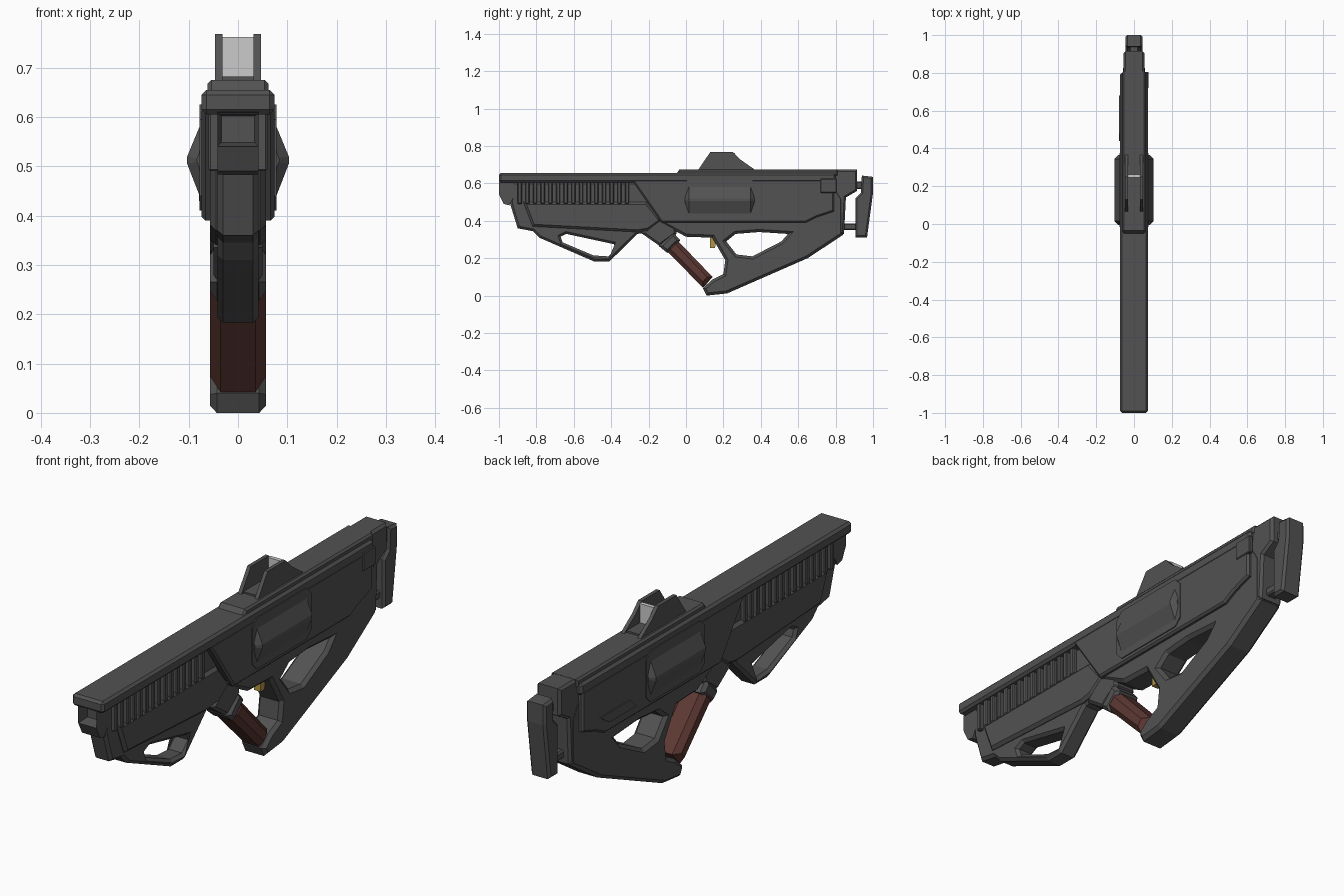
import bpy, bmesh
from mathutils import Matrix

def material(name, rgb):
    m = bpy.data.materials.new(name)
    m.diffuse_color = (*rgb, 1)
    return m

DARK = material("dark_grey", (0.085, 0.085, 0.085))
BROWN = material("brown", (0.11, 0.04, 0.033))
GOLD = material("gold", (0.45, 0.3, 0.06))
GLASS = material("pale_glass", (0.6, 0.6, 0.6))

SIDE = Matrix(((0, 0, 1, 0), (1, 0, 0, 0), (0, 1, 0, 0), (0, 0, 0, 1)))    # profile in y-z
FRONT = Matrix(((1, 0, 0, 0), (0, 0, -1, 0), (0, 1, 0, 0), (0, 0, 0, 1)))  # profile in x-z

def profile(name, outlines, half, chamfer=0.0, offset=0.0, frame=SIDE, mat=DARK):
    """Extrude flat outlines (first outer, then holes) by +-half, with chamfered rims."""
    cu = bpy.data.curves.new(name, 'CURVE')
    cu.dimensions = '2D'
    cu.fill_mode = 'BOTH'
    cu.extrude = half - chamfer
    cu.bevel_depth = chamfer
    cu.bevel_resolution = 0
    cu.offset = -chamfer
    for pts in outlines:
        sp = cu.splines.new('POLY')
        sp.points.add(len(pts) - 1)
        for p, (a, b) in zip(sp.points, pts):
            p.co = (a, b, 0, 1)
        sp.use_cyclic_u = True
    tmp = bpy.data.objects.new(name + "_curve", cu)
    bpy.context.collection.objects.link(tmp)
    bpy.context.view_layer.update()
    me = bpy.data.meshes.new_from_object(
        tmp.evaluated_get(bpy.context.evaluated_depsgraph_get()))
    bpy.data.objects.remove(tmp)
    bm = bmesh.new()
    bm.from_mesh(me)
    bmesh.ops.transform(bm, matrix=frame @ Matrix.Translation((0, 0, offset)), verts=bm.verts)
    bmesh.ops.remove_doubles(bm, verts=bm.verts, dist=1e-5)
    bmesh.ops.recalc_face_normals(bm, faces=bm.faces)
    for f in bm.faces:
        f.smooth = False
    bm.to_mesh(me)
    bm.free()
    me.materials.clear()
    me.materials.append(mat)
    ob = bpy.data.objects.new(name, me)
    bpy.context.collection.objects.link(ob)
    return ob

def block(name, x, y, z, chamfer=0.0, mat=DARK):
    """Box between the given (min, max) ranges."""
    me = bpy.data.meshes.new(name)
    bm = bmesh.new()
    bmesh.ops.create_cube(bm, size=1)
    for v in bm.verts:
        v.co = [r[0] + (c + 0.5) * (r[1] - r[0]) for c, r in zip(v.co, (x, y, z))]
    if chamfer:
        bmesh.ops.bevel(bm, geom=bm.edges[:], offset=chamfer, segments=1, affect='EDGES')
    bm.to_mesh(me)
    bm.free()
    me.materials.append(mat)
    ob = bpy.data.objects.new(name, me)
    bpy.context.collection.objects.link(ob)
    return ob

# Front handguard with open foregrip loop
profile("handguard", [
    [(-0.93, 0.61), (-0.94, 0.49), (-0.90, 0.36), (-0.82, 0.345), (-0.785, 0.31),
     (-0.49, 0.182), (-0.41, 0.182), (-0.26, 0.33), (-0.22, 0.335), (-0.13, 0.40), (-0.1, 0.61)],
    [(-0.67, 0.315), (-0.64, 0.33), (-0.385, 0.275), (-0.375, 0.25),
     (-0.415, 0.21), (-0.495, 0.215), (-0.66, 0.285)]], 0.042, 0.012)
profile("handguard_panel", [
    [(-0.87, 0.50), (-0.82, 0.37), (-0.26, 0.34), (-0.2, 0.35), (-0.13, 0.40), (-0.21, 0.50)]],
    0.057, 0.012)

# Cooling ribs on both sides of the handguard
for i in range(15):
    y = -0.90 + i * 0.041
    block(f"rib_{i}", (-0.06, 0.06), (y, y + 0.022), (0.49, 0.61), 0.004)

# Muzzle with recessed square bore
muzzle = profile("muzzle", [
    [(-1.0, 0.61), (-1.0, 0.54), (-0.975, 0.49), (-0.945, 0.483), (-0.92, 0.53), (-0.92, 0.61)]], 0.042)
bm = bmesh.new()
bm.from_mesh(muzzle.data)
bore = [f for f in bm.faces if f.normal.y < -0.99]
bmesh.ops.inset_individual(bm, faces=bore, thickness=0.012, depth=-0.05)
bm.to_mesh(muzzle.data)
bm.free()

# Lower frame and stock with thumb opening
profile("stock", [
    [(-0.16, 0.40), (0.0, 0.315), (0.14, 0.31), (0.21, 0.19), (0.20, 0.115), (0.14, 0.085),
     (0.09, 0.04), (0.11, 0.0), (0.22, 0.012), (0.65, 0.2), (0.84, 0.325), (0.84, 0.52),
     (0.79, 0.6), (-0.13, 0.6)],
    [(0.215, 0.29), (0.265, 0.33), (0.39, 0.34), (0.545, 0.33),
     (0.51, 0.29), (0.355, 0.21), (0.27, 0.22)]], 0.057, 0.014)

# Wide main receiver
profile("receiver", [
    [(-0.29, 0.62), (-0.13, 0.39), (0.64, 0.39), (0.70, 0.42), (0.79, 0.45), (0.79, 0.62)]],
    0.074, 0.008)

# Top rails
block("long_rail", (-0.074, 0.074), (-1.0, 0.80), (0.605, 0.655), 0.01)
profile("upper_rail", [
    [(-0.06, 0.64), (-0.035, 0.675), (0.81, 0.675), (0.81, 0.64)]], 0.062, 0.008)

# Rear cap, stock pad and its link rods
profile("rear_cap", [
    [(0.77, 0.674), (0.915, 0.674), (0.915, 0.56), (0.855, 0.525), (0.845, 0.33),
     (0.80, 0.33), (0.77, 0.45)]], 0.055, 0.01)
profile("butt_pad", [
    [(0.94, 0.642), (1.0, 0.635), (1.0, 0.55), (0.968, 0.312), (0.905, 0.312),
     (0.905, 0.52), (0.935, 0.55)]], 0.045, 0.01)
block("lower_link", (-0.025, 0.025), (0.82, 0.92), (0.35, 0.385), 0.006)
block("upper_link", (-0.025, 0.025), (0.84, 0.96), (0.57, 0.61), 0.006)

# Faceted drum bulging from both sides, with a thin surround
half = [(0.055, 0.615), (0.074, 0.59), (0.103, 0.52), (0.103, 0.505), (0.074, 0.43), (0.055, 0.405)]
profile("drum", [half + [(-x, z) for x, z in reversed(half)]], 0.185, 0.02, -0.18, FRONT)
profile("drum_surround", [
    [(-0.015, 0.44), (0.015, 0.41), (0.345, 0.41), (0.375, 0.44), (0.375, 0.595),
     (0.345, 0.625), (0.015, 0.625), (-0.015, 0.595)]], 0.078)

# Angled neck, collar, brown grip and trigger
profile("grip_neck", [
    [(-0.24, 0.335), (-0.14, 0.265), (-0.05, 0.33), (-0.06, 0.40), (-0.15, 0.41)]], 0.05, 0.012)
profile("grip_collar", [
    [(-0.145, 0.265), (-0.10, 0.228), (-0.03, 0.295), (-0.07, 0.34)]], 0.057, 0.014)
profile("grip", [
    [(-0.115, 0.25), (0.092, 0.042), (0.142, 0.10), (-0.055, 0.305)]], 0.057, 0.022, mat=BROWN)
profile("trigger", [
    [(0.13, 0.32), (0.128, 0.255), (0.155, 0.255), (0.165, 0.32)]], 0.015, mat=GOLD)

# Sight: two side walls, floor and glass
for side in (-1, 1):
    profile("sight_wall", [
        [(0.06, 0.665), (0.13, 0.768), (0.25, 0.768), (0.29, 0.728), (0.38, 0.665)]],
        0.008, 0.0, side * 0.039)
block("sight_floor", (-0.04, 0.04), (0.08, 0.35), (0.665, 0.682))
block("sight_glass", (-0.032, 0.032), (0.245, 0.262), (0.68, 0.762), mat=GLASS)

# Small side plates
profile("left_plate", [
    [(0.44, 0.43), (0.62, 0.43), (0.68, 0.47), (0.48, 0.47)]], 0.003, 0.0, -0.076)
block("right_plate", (0.06, 0.078), (0.72, 0.805), (0.55, 0.625), 0.003)
